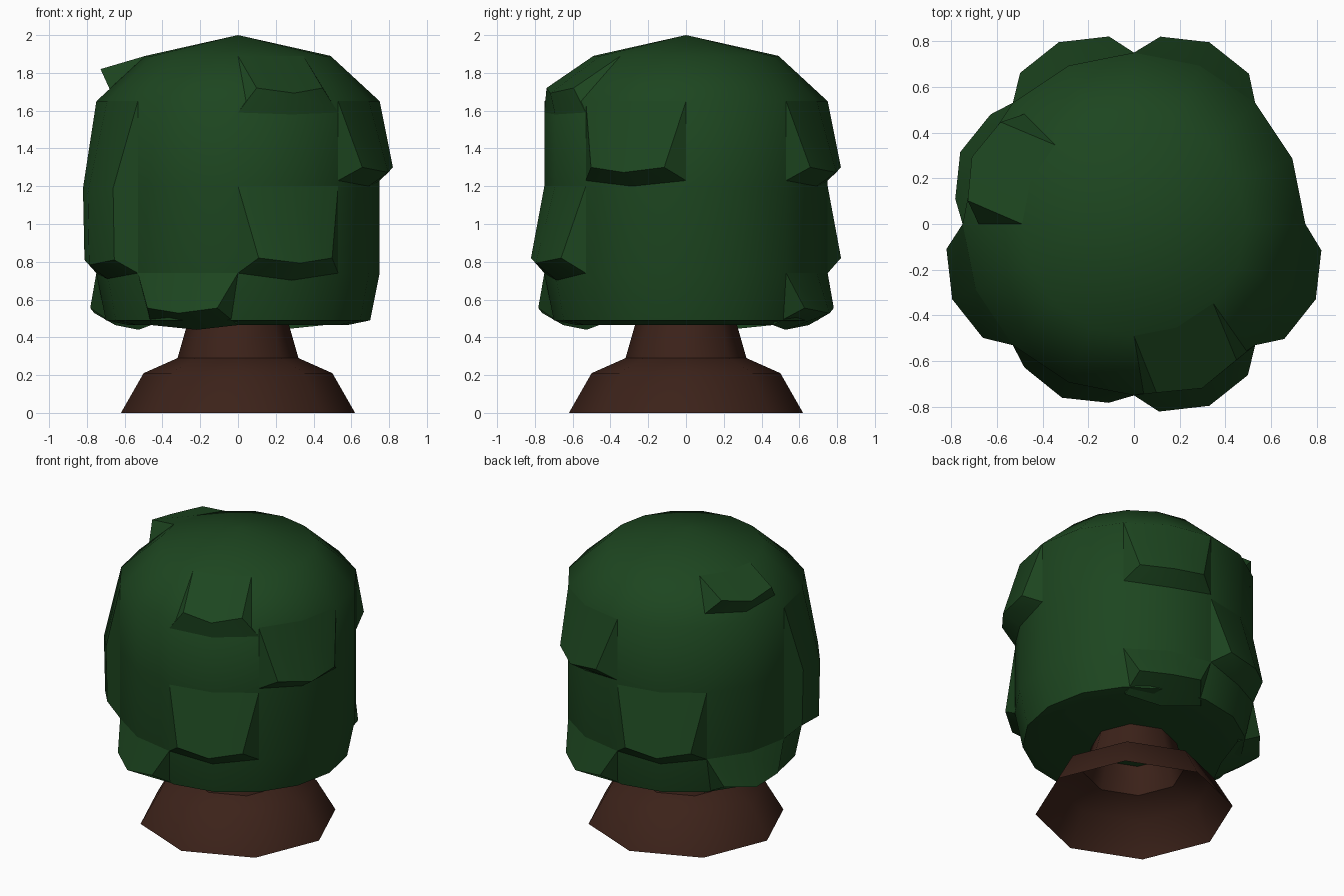
import bpy, bmesh, math
from mathutils import Vector

if "Cube" in bpy.data.objects:
    bpy.data.objects.remove(bpy.data.objects["Cube"])


def polar(r, deg, z):
    a = math.radians(deg)
    return Vector((r * math.cos(a), r * math.sin(a), z))


def material(name, rgb):
    m = bpy.data.materials.new(name)
    m.diffuse_color = (*rgb, 1)
    m.use_nodes = True
    m.node_tree.nodes["Principled BSDF"].inputs["Base Color"].default_value = m.diffuse_color
    return m


def finish(bm, name, mat, angle):
    mesh = bpy.data.meshes.new(name)
    bm.to_mesh(mesh)
    bm.free()
    ob = bpy.data.objects.new(name, mesh)
    bpy.context.collection.objects.link(ob)
    mesh.materials.append(mat)
    bpy.ops.object.select_all(action='DESELECT')
    ob.select_set(True)
    bpy.context.view_layer.objects.active = ob
    bpy.ops.object.shade_smooth_by_angle(angle=math.radians(angle))
    return ob


def face_outward(bm, verts):
    f = bm.faces.new(verts)
    f.normal_update()
    c = f.calc_center_median()
    if f.normal.dot(Vector((c.x, c.y, 0))) < 0:
        f.normal_flip()


def lathe(profile, sides):
    """Revolve (radius, height) points into a faceted shell."""
    bm = bmesh.new()
    rings = []
    for r, z in profile:
        if r == 0:
            rings.append([bm.verts.new((0, 0, z))] * sides)
        else:
            rings.append([bm.verts.new(polar(r, 360 * i / sides, z)) for i in range(sides)])
    for lo, hi in zip(rings, rings[1:]):
        for i in range(sides):
            j = (i + 1) % sides
            quad = [lo[i], lo[j], hi[j], hi[i]]
            bm.faces.new(list(dict.fromkeys(quad)))
    return bm


green = material("leaf_green", (0.012, 0.06, 0.014))
brown = material("bark_brown", (0.045, 0.016, 0.01))

# Flared trunk, open underneath
finish(lathe([(.62, 0), (.5, .21), (.32, .29), (.26, .5)], 8), "trunk", brown, 46)

# Canopy body
CROWN = [(0, .475), (.58, .465), (.70, .49), (.75, .74), (.75, 1.2), (.75, 1.65), (.49, 1.89), (0, 2)]
finish(lathe(CROWN, 16), "canopy", green, 50)


# Leaf clump: one 45 degree flap that swells from the canopy to a hanging lip
def clump(sector, top, rows, base):
    bm = bmesh.new()
    start = sector * 45
    edge_angles = [start, start + 22.5, start + 45]
    lip_angles = [start + 7.6, start + 22.5, start + 37]
    t = [bm.verts.new(polar(top[0], a, top[1])) for a in edge_angles]
    b = [bm.verts.new(polar(r, a, z)) for a, (r, z) in zip(edge_angles, (base[0], base[1], base[0]))]
    grid = [t]
    for r, z in rows:
        spec = ((r, z), (r + .033, z - .027), (r, z))
        grid.append([bm.verts.new(polar(q, a, h)) for a, (q, h) in zip(lip_angles, spec)])
    grid.append(b)
    for hi, lo in zip(grid, grid[1:]):
        for i in (0, 1):
            face_outward(bm, [hi[i], hi[i + 1], lo[i + 1], lo[i]])
    for i in (0, 2):
        face_outward(bm, [row[i] for row in grid])
    finish(bm, "leaf_clump", green, 35)


SHOULDER_TOP = (.49, 1.89)
# High shoulder clumps
clump(6, SHOULDER_TOP, [(.745, 1.72)], [(.75, 1.59), (.75, 1.58)])
clump(3, SHOULDER_TOP, [(.735, 1.82)], [(.68, 1.715), (.70, 1.69)])
# Upper clumps
for s in (1, 7):
    clump(s, (.75, 1.65), [(.828, 1.3)], [(.75, 1.23), (.75, 1.2)])
# Tall clump
clump(4, (.75, 1.65), [(.828, 1.19), (.82, .81)], [(.75, .74), (.75, .71)])
# Middle clumps
for s in (2, 6):
    clump(s, (.75, 1.2), [(.828, .82)], [(.75, .74), (.74, .70)])
# Low clumps curling under the rim
for s in (1, 3, 5):
    clump(s, (.75, .74), [(.79, .555)], [(.65, .465), (.57, .44)])
